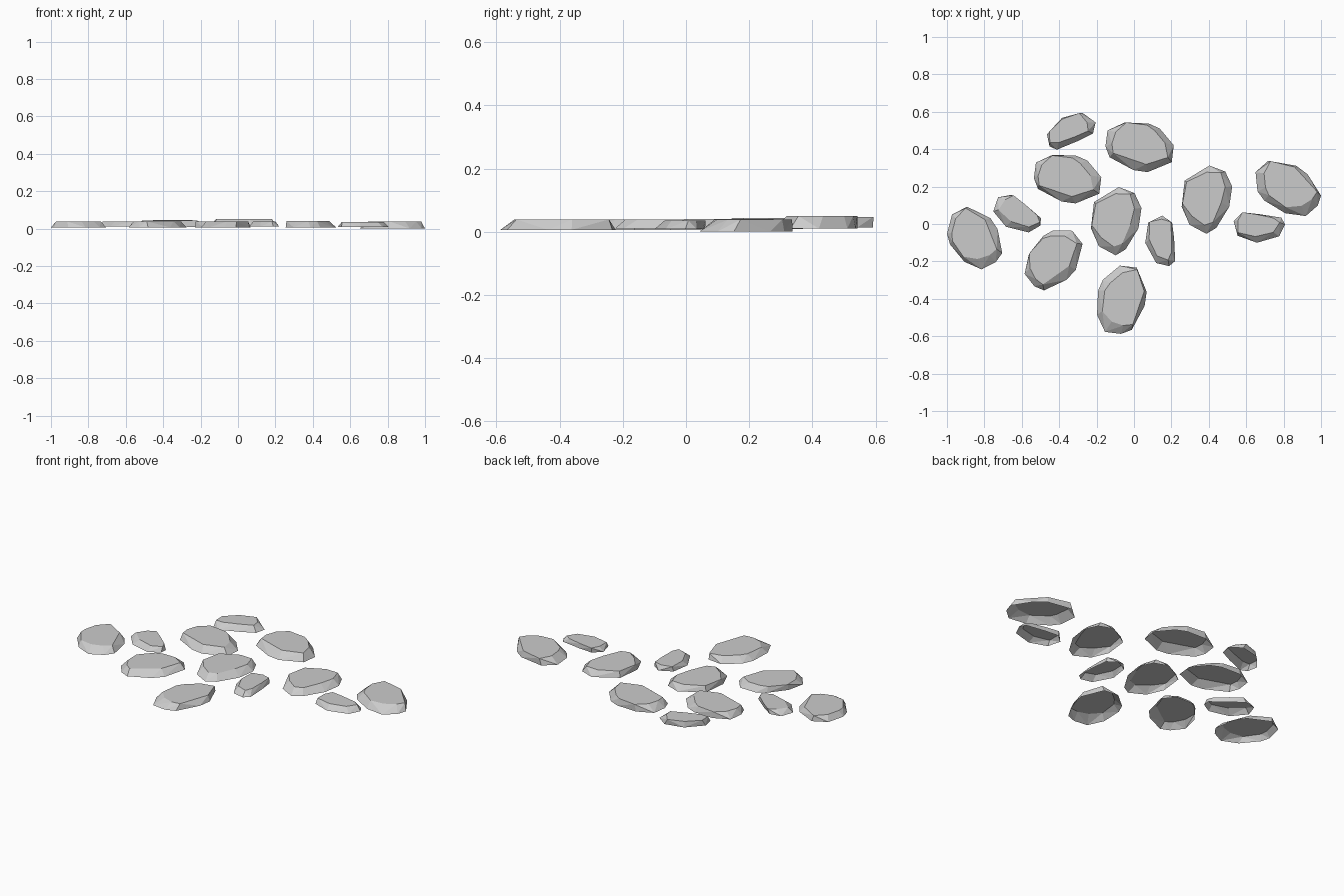
import bpy, bmesh
from math import radians
from mathutils import Matrix, Vector

if "Cube" in bpy.data.objects:
    bpy.data.objects.remove(bpy.data.objects["Cube"])

# Irregular outlines, long axis along local x
TAPERED = [(34, -2), (28, -18), (13, -25), (-7, -22), (-28, -9),
           (-34, 1), (-25, 18), (-7, 26), (19, 23)]
ROUNDED = [(34, 2), (32, -15), (8, -25), (-6, -23), (-30, -10),
           (-34, 1), (-32, 17), (-15, 25), (9, 24), (20, 19)]
SMALL = [(25, -2), (18, -12), (2, -14), (-20, -15), (-25, -9),
         (-22, 4), (-2, 15), (18, 12)]


def stone(name, outline, cx, cy, w, d, angle, base, top, shift):
    """Faceted open-bottomed stone: turned outline fitted to a footprint of w x d."""
    rot = Matrix.Rotation(radians(angle), 2)
    pts = [rot @ Vector(p) for p in outline]
    xs, ys = [p.x for p in pts], [p.y for p in pts]
    mx, my = (max(xs) + min(xs)) / 2, (max(ys) + min(ys)) / 2
    sx, sy = w / (max(xs) - min(xs)), d / (max(ys) - min(ys))
    pts = [((p.x - mx) * sx, (p.y - my) * sy) for p in pts]

    bm = bmesh.new()
    # ground rim and an off-centre top face with uneven bevels
    for scale, z, (ox, oy) in ((1, base, (0, 0)), (0.81, top, shift)):
        for i, (x, y) in enumerate(pts):
            s = scale + (0.07 * ((i * 5 % 3) - 1) if scale < 1 else 0)
            bm.verts.new((x * s + ox, y * s + oy, z))
    bmesh.ops.convex_hull(bm, input=bm.verts[:])
    bmesh.ops.dissolve_limit(bm, angle_limit=radians(4), verts=bm.verts[:], edges=bm.edges[:])
    bmesh.ops.recalc_face_normals(bm, faces=bm.faces[:])
    # the underside is open
    under = [f for f in bm.faces if f.normal.z < -0.8]
    bmesh.ops.delete(bm, geom=under, context='FACES')
    me = bpy.data.meshes.new(name)
    bm.to_mesh(me)
    bm.free()
    ob = bpy.data.objects.new(name, me)
    ob.location = (cx, cy, 0)
    bpy.context.collection.objects.link(ob)


# Large stones: outline, centre, footprint, turn, base and top height, top-face shift
UL, UP, UR = (-0.012, 0.012), (0, 0.016), (0.012, 0.01)
for i, s in enumerate([
    (ROUNDED, 0.03, 0.41, 0.365, 0.265, 0, 0.010, 0.050, UP),
    (ROUNDED, -0.355, 0.24, 0.36, 0.26, 0, 0.008, 0.044, UL),
    (ROUNDED, -0.852, -0.075, 0.295, 0.335, 128, 0.006, 0.038, UL),
    (TAPERED, -0.095, 0.015, 0.27, 0.365, 90, 0.006, 0.039, UL),
    (TAPERED, 0.39, 0.13, 0.27, 0.365, 90, 0.006, 0.040, UL),
    (ROUNDED, 0.825, 0.19, 0.35, 0.295, 145, 0.000, 0.038, UP),
    (ROUNDED, -0.43, -0.195, 0.31, 0.32, 50, 0.006, 0.039, UL),
    (ROUNDED, -0.065, -0.405, 0.265, 0.365, 90, 0.006, 0.039, UR),
]):
    stone(f"large_stone_{i + 1}", *s)

# Small stones
for i, s in enumerate([
    (SMALL, -0.335, 0.495, 0.26, 0.195, 23, 0.014, 0.047, UL),
    (SMALL, -0.625, 0.055, 0.255, 0.2, 136, 0.010, 0.037, UR),
    (SMALL, 0.14, -0.09, 0.16, 0.27, 90, 0.010, 0.038, UP),
    (SMALL, 0.67, -0.02, 0.275, 0.16, 168, 0.008, 0.036, UL),
]):
    stone(f"small_stone_{i + 1}", *s)
